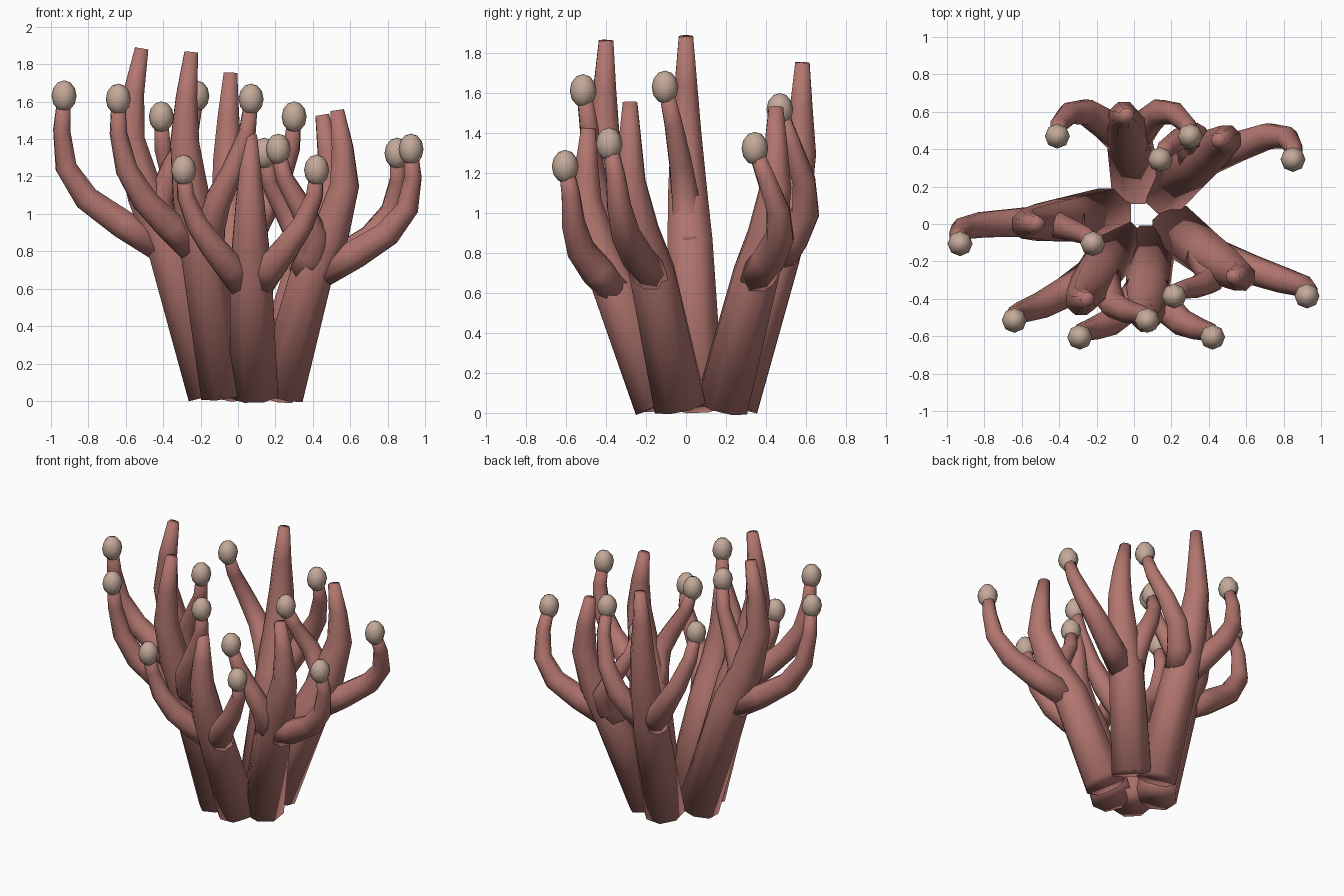
import bpy, bmesh, math
from mathutils import Vector

if "Cube" in bpy.data.objects:
    bpy.data.objects.remove(bpy.data.objects["Cube"])

SIDES = 8


def material(name, color):
    m = bpy.data.materials.new(name)
    m.diffuse_color = (*color, 1)
    m.use_nodes = True
    m.node_tree.nodes["Principled BSDF"].inputs["Base Color"].default_value = m.diffuse_color
    return m


flesh = material("flesh", (0.45, 0.18, 0.16))
pale = material("pale", (0.55, 0.40, 0.32))


def smooth(ob):
    # fully smooth, ends included, for a soft fleshy look
    ob.data.polygons.foreach_set("use_smooth", [True] * len(ob.data.polygons))


def tube(name, points, radii):
    """Tapered tube with closed ends, swept along a path."""
    pts = [Vector(p) for p in points]
    bm = bmesh.new()
    rings = []
    ref = Vector((0, 1, 0))
    for i, (p, r) in enumerate(zip(pts, radii)):
        a, b = pts[max(i - 1, 0)], pts[min(i + 1, len(pts) - 1)]
        t = (b - a).normalized()
        ref = (ref - t * ref.dot(t)).normalized()
        side = t.cross(ref)
        ring = []
        for k in range(SIDES):
            ang = math.tau * (k + 0.5) / SIDES
            ring.append(bm.verts.new(p + r * (ref * math.cos(ang) + side * math.sin(ang))))
        rings.append(ring)
    for lo, hi in zip(rings, rings[1:]):
        for k in range(SIDES):
            j = (k + 1) % SIDES
            bm.faces.new((lo[k], lo[j], hi[j], hi[k]))
    bm.faces.new(rings[0])
    bm.faces.new(rings[-1])
    bmesh.ops.recalc_face_normals(bm, faces=bm.faces)
    me = bpy.data.meshes.new(name)
    bm.to_mesh(me)
    bm.free()
    ob = bpy.data.objects.new(name, me)
    bpy.context.collection.objects.link(ob)
    me.materials.append(flesh)
    smooth(ob)


def bud(name, loc):
    bpy.ops.mesh.primitive_uv_sphere_add(segments=8, ring_count=6, radius=1, location=loc)
    ob = bpy.context.object
    ob.name = name
    ob.scale = (0.067, 0.067, 0.083)
    ob.data.materials.append(pale)
    smooth(ob)


# each stem: base xy, fork xy, upper bend xy, tip xy, height
STEMS = [
    ((-0.14, 0.06), (-0.38, 0.02), (-0.575, 0.00), (-0.515, 0.00), 1.89),
    ((-0.07, -0.11), (-0.20, -0.28), (-0.285, -0.41), (-0.25, -0.40), 1.87),
    ((0.01, 0.232), (-0.03, 0.46), (-0.055, 0.575), (-0.04, 0.583), 1.76),
    ((0.085, -0.13), (0.07, -0.36), (0.065, -0.50), (0.065, -0.49), 1.43),
    ((0.222, -0.03), (0.40, -0.17), (0.57, -0.28), (0.53, -0.28), 1.56),
    ((0.17, 0.18), (0.36, 0.35), (0.495, 0.45), (0.45, 0.45), 1.535),
]

# branch shape: rise, sideways reach, outward lean, forward pull, radius
BRANCH = [
    (-0.05, 0.12, 0.00, 0.00, 0.090),
    (0.10, 0.31, 0.65, 0.00, 0.083),
    (0.28, 0.55, 1.20, 0.00, 0.073),
    (0.50, 0.80, 1.31, 0.02, 0.061),
    (0.76, 0.97, 1.12, 0.06, 0.048),
    (0.98, 1.00, 1.00, 0.10, 0.038),
]

for n, (base, fork, bend, tip, h) in enumerate(STEMS, 1):
    # main stem
    mid = [f * 0.42 + b * 0.58 for f, b in zip(fork, bend)]
    upper = [b * 0.72 + t * 0.28 for b, t in zip(bend, tip)]
    tube(f"stem_{n}",
         [(*base, 0.037), (*fork, 0.45 * h), (*mid, 0.58 * h), (*bend, 0.74 * h),
          (*upper, 0.87 * h), (*tip, h - 0.005)],
         [0.140, 0.122, 0.106, 0.083, 0.061, 0.039])
    # pair of side branches with round buds
    f, q = Vector(fork), Vector(bend)
    z0, z1 = 0.46 * h, 0.863 * h
    for s, label in ((-1, "left"), (1, "right")):
        path = []
        for u, reach, lean, fwd, r in BRANCH:
            c = f + (q - f) * lean
            path.append((c.x + s * 0.355 * reach, c.y - fwd, z0 + (z1 - z0) * u))
        tube(f"branch_{n}_{label}", path, [b[4] for b in BRANCH])
        bud(f"bud_{n}_{label}", (q.x + s * 0.355, q.y - 0.105, z1))
